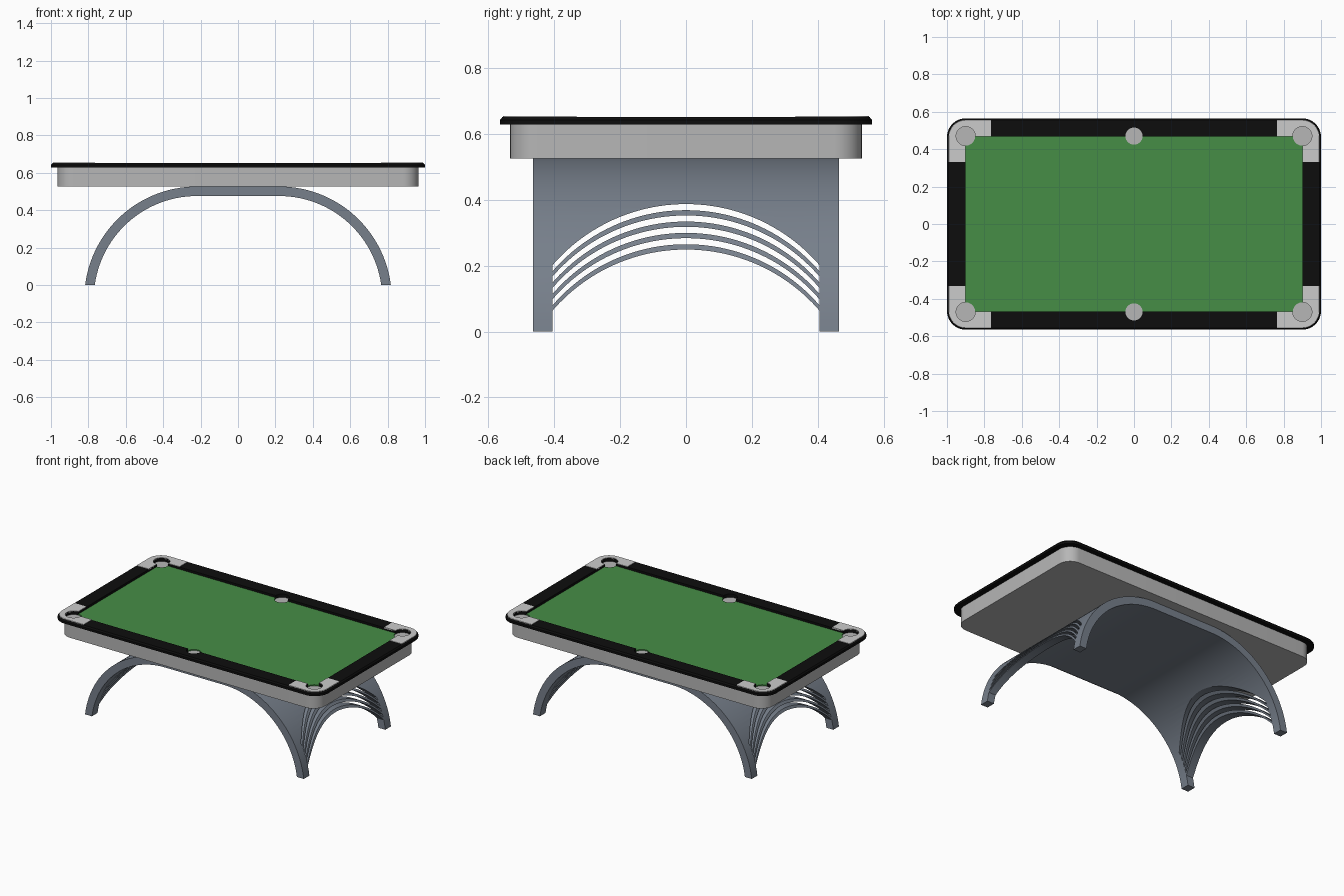
import bpy, bmesh, math

if "Cube" in bpy.data.objects:
    bpy.data.objects.remove(bpy.data.objects["Cube"])


def material(name, rgb):
    m = bpy.data.materials.new(name)
    m.diffuse_color = (*rgb, 1)
    m.use_nodes = True
    m.node_tree.nodes["Principled BSDF"].inputs["Base Color"].default_value = m.diffuse_color
    return m


SLATE = material("slate grey", (0.185, 0.215, 0.26))
SILVER = material("silver grey", (0.47, 0.47, 0.47))
LIGHT = material("light corner grey", (0.6, 0.6, 0.6))
BLACK = material("black", (0.004, 0.004, 0.004))
GREEN = material("green felt", (0.062, 0.27, 0.062))


def loft(name, loops_list, mat=None):
    """Solid made from one or more stacks of matching loops, capped at the ends."""
    bm = bmesh.new()
    for loops in loops_list:
        rings = [[bm.verts.new(p) for p in loop] for loop in loops]
        n = len(rings[0])
        for a, b in zip(rings, rings[1:]):
            for i in range(n):
                j = (i + 1) % n
                bm.faces.new((a[i], a[j], b[j], b[i]))
        bm.faces.new(rings[0][::-1])
        bm.faces.new(rings[-1])
    bmesh.ops.recalc_face_normals(bm, faces=bm.faces)
    me = bpy.data.meshes.new(name)
    bm.to_mesh(me)
    bm.free()
    ob = bpy.data.objects.new(name, me)
    bpy.context.collection.objects.link(ob)
    if mat:
        me.materials.append(mat)
    return ob


def rounded(hx, hy, r, z, seg=10):
    pts = []
    for k, (sx, sy) in enumerate([(1, 1), (-1, 1), (-1, -1), (1, -1)]):
        for i in range(seg + 1):
            a = math.pi / 2 * (k + i / seg)
            pts.append((sx * (hx - r) + r * math.cos(a), sy * (hy - r) + r * math.sin(a), z))
    return pts


def slab(name, hx, hy, r, layers, mat):
    """Rounded plate; layers are (inset, z)."""
    return loft(name, [[rounded(hx - d, hy - d, r - d, z) for d, z in layers]], mat)


def box_loops(hx, hy, z0, z1):
    return [[(sx * hx, sy * hy, z) for sx, sy in ((1, 1), (-1, 1), (-1, -1), (1, -1))]
            for z in (z0, z1)]


def cylinder_loops(x, y, r, z0, z1, n=40):
    return [[(x + r * math.cos(2 * math.pi * i / n), y + r * math.sin(2 * math.pi * i / n), z)
             for i in range(n)] for z in (z0, z1)]


def cut(ob, *cutters):
    for c in cutters:
        m = ob.modifiers.new("cut", 'BOOLEAN')
        m.operation, m.solver, m.object = 'DIFFERENCE', 'EXACT', c
        bpy.context.view_layer.objects.active = ob
        bpy.ops.object.modifier_apply(modifier=m.name)


def smooth(ob, angle=30):
    bpy.ops.object.select_all(action='DESELECT')
    ob.select_set(True)
    bpy.context.view_layer.objects.active = ob
    bpy.ops.object.shade_smooth_by_angle(angle=math.radians(angle))


FX, FY = 0.9, 0.468  # playing field half size

# cutters: field opening, pockets, and the strips between the corner plates
field = loft("field_cutter", [box_loops(FX, FY, 0.5, 0.8)])
pockets = loft("pocket_cutter",
               [cylinder_loops(sx * FX, sy * 0.47, 0.051 if sx else 0.046, 0.55, 0.75)
                for sx in (-1, 0, 1) for sy in (-1, 1)])
strip_x = loft("strip_cutter_x", [box_loops(0.765, 1, 0.45, 0.85)])
strip_y = loft("strip_cutter_y", [box_loops(1.5, 0.332, 0.4, 0.9)])

# table top
body = slab("table_body", 0.965, 0.534, 0.085, [(0, 0.526), (0, 0.63)], SILVER)
rails = slab("rail_frame", 1.0, 0.565, 0.1, [(0, 0.628), (0, 0.643), (0.008, 0.652)], BLACK)
cut(rails, field, pockets)
plates = slab("corner_plates", 0.993, 0.558, 0.093, [(0, 0.647), (0.003, 0.655)], LIGHT)
cut(plates, field, pockets, strip_x, strip_y)
felt = loft("felt", [box_loops(FX, FY, 0.629, 0.637)], GREEN)
cut(felt, pockets)

# arched base: circular arcs joined by a flat top, extruded across the width
N = 28
CX, CZ = 0.22, -0.075


def arc(R):
    a0 = math.asin(-CZ / R)
    half = []
    for i in range(N + 1):
        a = a0 + (math.pi / 2 - a0) * i / N
        half.append((CX + R * math.cos(a), CZ + R * math.sin(a)))
    return half + [(-x, z) for x, z in half[::-1]]


profile = arc(0.602) + arc(0.551)[::-1]
base = loft("arched_base", [[[(x, y, z) for x, z in profile] for y in (-0.465, 0.465)]], SLATE)

# curved slots through both ends of the base, plus the opening below them
W, RISE = 0.405, 0.185
R = (W * W + RISE * RISE) / (2 * RISE)
YS = [-W + 2 * W * i / 40 for i in range(41)]


def arch(peak):
    return [(y, peak - R + math.sqrt(R * R - y * y)) for y in YS]


slots = []
for i in range(5):
    top = arch(0.387 - 0.0345 * i)
    low = arch(0.3685 - 0.0345 * i)[::-1] if i < 4 else [(W, -0.1), (-W, -0.1)]
    slots.append([[(x, y, z) for y, z in top + low] for x in (-1.2, 1.2)])
slot_cutter = loft("slot_cutter", slots)
cut(base, slot_cutter)

for c in (field, pockets, strip_x, strip_y, slot_cutter):
    bpy.data.objects.remove(c, do_unlink=True)
for ob in (body, rails, plates, felt, base):
    smooth(ob)
